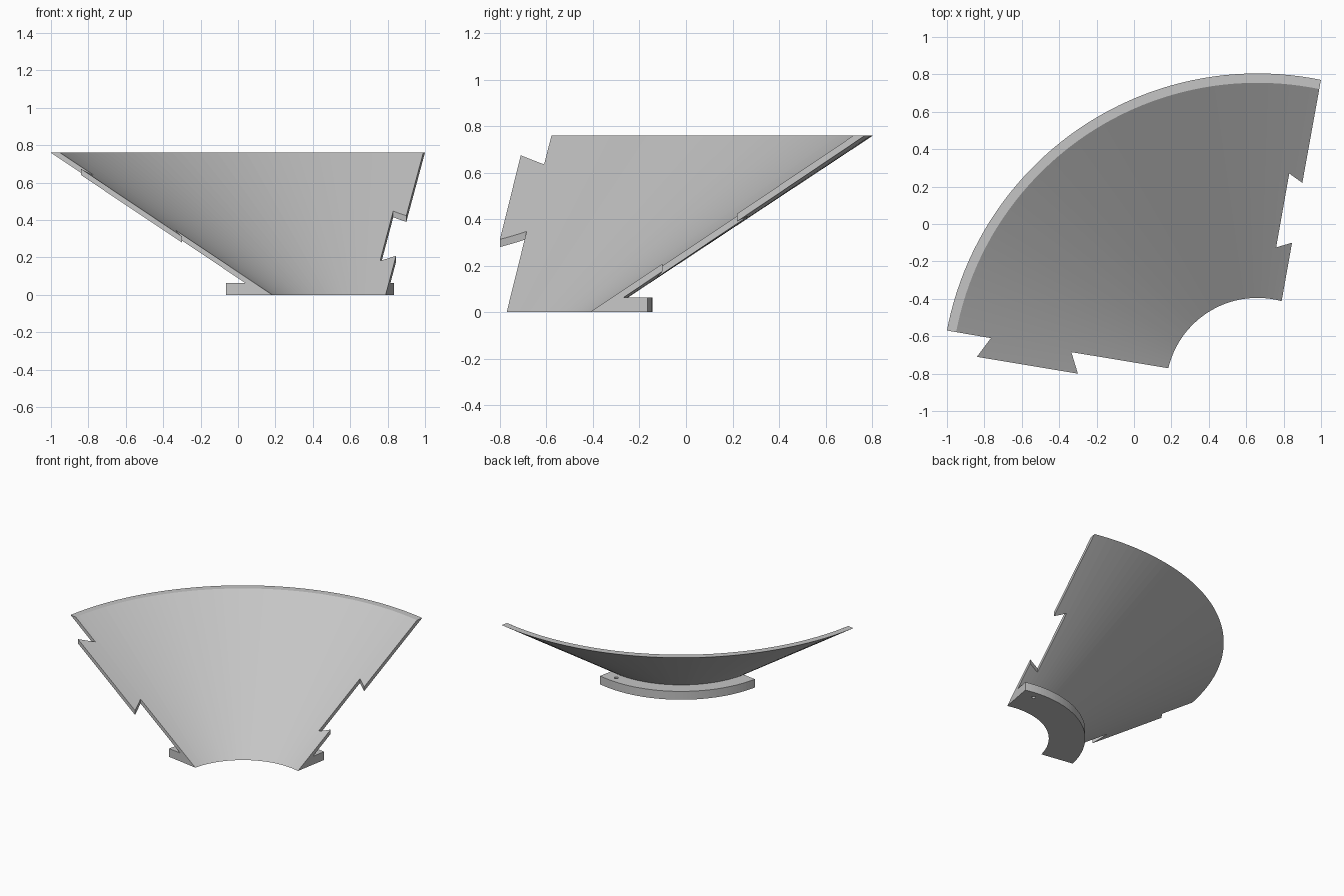
import bpy, bmesh, math

cube = bpy.data.objects.get("Cube")
if cube:
    bpy.data.objects.remove(cube, do_unlink=True)

CX, CY = 0.66, -0.885          # axis of the cone
R_IN, R_OUT, WALL, TOP = 0.49, 1.69, 0.05, 0.76
FLANGE_R, FLANGE_H = 0.74, 0.063

grey = bpy.data.materials.new("plain_grey")
grey.use_nodes = True
colour = (0.56, 0.56, 0.56, 1)
grey.diffuse_color = colour
grey.node_tree.nodes["Principled BSDF"].inputs["Base Color"].default_value = colour


def to_object(name, bm):
    bmesh.ops.recalc_face_normals(bm, faces=bm.faces)
    mesh = bpy.data.meshes.new(name)
    bm.to_mesh(mesh)
    bm.free()
    obj = bpy.data.objects.new(name, mesh)
    obj.data.materials.append(grey)
    bpy.context.collection.objects.link(obj)
    return obj


def arc_solid(name, profile, start=60, end=190, steps=65):
    """Sweep a closed (radius, height) profile around the cone axis."""
    bm = bmesh.new()
    rings = []
    for i in range(steps + 1):
        a = math.radians(start + (end - start) * i / steps)
        rings.append([bm.verts.new((CX + r * math.cos(a), CY + r * math.sin(a), z))
                      for r, z in profile])
    n = len(profile)
    for a, b in zip(rings, rings[1:]):
        for k in range(n):
            bm.faces.new((a[k], a[(k + 1) % n], b[(k + 1) % n], b[k]))
    bm.faces.new(rings[0])
    bm.faces.new(rings[-1])
    return to_object(name, bm)


def prism(name, outline, z0, z1):
    bm = bmesh.new()
    face = bm.faces.new([bm.verts.new((x, y, z0)) for x, y in outline])
    grown = bmesh.ops.extrude_face_region(bm, geom=[face])["geom"]
    verts = [g for g in grown if isinstance(g, bmesh.types.BMVert)]
    bmesh.ops.translate(bm, vec=(0, 0, z1 - z0), verts=verts)
    obj = to_object(name, bm)
    obj.hide_render = True
    return obj


def carve(obj, cutter, operation):
    mod = obj.modifiers.new("cut", 'BOOLEAN')
    mod.operation = operation
    mod.solver = 'EXACT'
    mod.object = cutter
    bpy.context.view_layer.objects.active = obj
    bpy.ops.object.modifier_apply(modifier=mod.name)


# Conical wall and the flat foot flange outside its base
slope = TOP / (R_OUT - WALL - R_IN)
wall = arc_solid("conical_wall", [(R_IN, 0), (R_IN + WALL, 0), (R_OUT, TOP), (R_OUT - WALL, TOP)])
flange = arc_solid("foot_flange", [(R_IN + WALL, 0), (FLANGE_R, 0), (FLANGE_R, FLANGE_H),
                                   (R_IN + WALL + FLANGE_H / slope, FLANGE_H)])

# Plan outline with interlocking tabs and notches on both side edges
right_edge = [(0.738, -0.70), (0.845, -0.10), (0.76, -0.125), (0.83, 0.27),
              (0.90, 0.22), (1.035, 0.967)]
left_edge = [(-1.2, -0.535), (-0.765, -0.61), (-0.84, -0.71), (-0.30, -0.80),
             (-0.335, -0.685), (0.48, -0.82)]
outline = prism("outline_cutter", right_edge + [(-1.2, 1.0)] + left_edge, -0.5, 1.3)
for part in (wall, flange):
    carve(part, outline, 'INTERSECT')

# Small pin hole through the flange
ring = [(0.726 + 0.014 * math.cos(t * math.pi / 6), -0.205 + 0.014 * math.sin(t * math.pi / 6))
        for t in range(12)]
pin = prism("pin_hole_cutter", ring, -0.05, 0.08)
carve(flange, pin, 'DIFFERENCE')

for helper in (outline, pin):
    bpy.data.objects.remove(helper, do_unlink=True)
